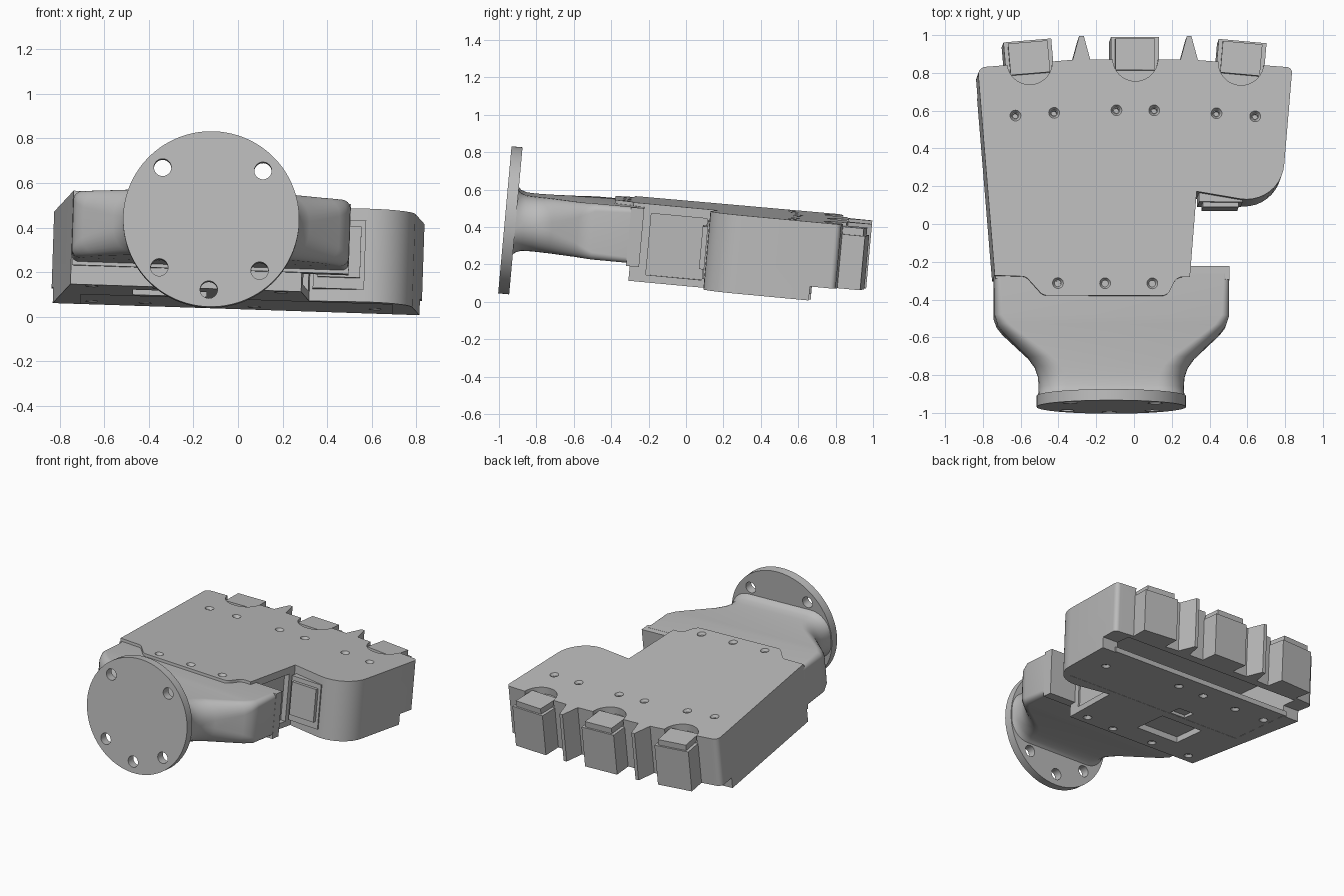
import bpy, bmesh
from math import radians, sin, cos, pi, tan
from mathutils import Matrix, Vector

cube = bpy.data.objects.get("Cube")
if cube:
    bpy.data.objects.remove(cube, do_unlink=True)

GREY = bpy.data.materials.new("plain_grey")
GREY.use_nodes = True
GREY.diffuse_color = (0.5, 0.5, 0.5, 1)
GREY.node_tree.nodes["Principled BSDF"].inputs["Base Color"].default_value = (0.5, 0.5, 0.5, 1)

# The whole assembly leans slightly forward and sideways
LEAN = (Matrix.Translation((0, 0, 0.3)) @ Matrix.Rotation(radians(-5.2), 4, 'X')
        @ Matrix.Rotation(radians(1.9), 4, 'Y'))
TOP, FLOOR, STEP = 0.215, -0.205, -0.13


def finish(name, bm):
    bmesh.ops.recalc_face_normals(bm, faces=bm.faces)
    mesh = bpy.data.meshes.new(name)
    bm.to_mesh(mesh)
    bm.free()
    mesh.transform(LEAN)
    mesh.materials.append(GREY)
    obj = bpy.data.objects.new(name, mesh)
    bpy.context.collection.objects.link(obj)
    return obj


def loft(name, rings):
    bm = bmesh.new()
    loops = [[bm.verts.new(p) for p in ring] for ring in rings]
    n = len(loops[0])
    for a, b in zip(loops, loops[1:]):
        for i in range(n):
            j = (i + 1) % n
            bm.faces.new((a[i], a[j], b[j], b[i]))
    bm.faces.new(loops[0])
    bm.faces.new(loops[-1][::-1])
    return finish(name, bm)


def rounded(corners, steps=10):
    """Fillet each (x, y, radius) corner of a closed outline."""
    out = []
    for i, (x, y, r) in enumerate(corners):
        p = Vector((x, y))
        if r == 0:
            out.append(p)
            continue
        a = (Vector(corners[i - 1][:2]) - p).normalized()
        b = (Vector(corners[(i + 1) % len(corners)][:2]) - p).normalized()
        half = a.angle(b) / 2
        centre = p + (a + b).normalized() * r / sin(half)
        start = p + a * r / tan(half) - centre
        sweep = start.angle_signed(p + b * r / tan(half) - centre)
        for k in range(steps + 1):
            t = -sweep * k / steps
            out.append(centre + Vector((start.x * cos(t) - start.y * sin(t),
                                        start.x * sin(t) + start.y * cos(t))))
    return out


def prism(name, outline, z0, z1):
    return loft(name, [[(p[0], p[1], z) for p in outline] for z in (z0, z1)])


def box(name, x0, x1, y0, y1, z0, z1):
    return prism(name, [(x0, y0), (x1, y0), (x1, y1), (x0, y1)], z0, z1)


def cone(name, start, end, r0, r1, sides=32):
    start, end = Vector(start), Vector(end)
    turn = (end - start).to_track_quat('Z', 'Y')
    ring = [Vector((cos(2 * pi * i / sides), sin(2 * pi * i / sides), 0)) for i in range(sides)]
    return loft(name, [[c + turn @ (p * r) for p in ring] for c, r in ((start, r0), (end, r1))])


def cut(target, cutters):
    for cutter in cutters:
        mod = target.modifiers.new("cut", 'BOOLEAN')
        mod.operation, mod.solver, mod.object = 'DIFFERENCE', 'EXACT', cutter
        bpy.context.view_layer.objects.active = target
        bpy.ops.object.modifier_apply(modifier=mod.name)
        bpy.data.objects.remove(cutter, do_unlink=True)


def screw_holes(target, points, z, direction):
    for x, y in points:
        cut(target, [cone("countersink", (x, y, z + 0.002 * direction),
                          (x, y, z - 0.018 * direction), 0.03, 0.018, 20),
                     cone("bore", (x, y, z), (x, y, z - 0.05 * direction), 0.013, 0.013, 16)])


parts = []

# Palm housing with the rounded thumb corner and the notch beside it
outline = rounded([(-0.835, 0.81, 0.04), (-0.745, -0.29, 0), (0.29, -0.29, 0),
                   (0.325, 0.155, 0), (0.77, 0.08, 0.2), (0.832, 0.815, 0.03),
                   (0.3, 0.855, 0), (-0.3, 0.855, 0)])
housing = prism("palm_housing", outline, FLOOR, TOP)
fingers = [(-0.56, 0.84, radians(5)), (0, 0.86, 0), (0.56, 0.84, radians(-5))]


def placed(points, finger):
    x, y, angle = finger
    return [(x + p[0] * cos(angle) - p[1] * sin(angle),
             y + p[0] * sin(angle) + p[1] * cos(angle)) for p in points]


cutters = [box("rear_step", -1, 1, 0.68, 1, -0.4, STEP),
           box("cavity", -0.7, 0.7, 0.2, 0.79, -0.4, 0.1),
           box("side_recess", 0.285, 0.4, -0.2, 0.1, -0.165, 0.165)]
arch = [(0.12 * cos(pi + pi * i / 20), 0.0 + 0.12 * sin(pi + pi * i / 20)) for i in range(21)]
arch += [(0.12, 0.2), (-0.12, 0.2)]
cutters += [prism("finger_recess", placed(arch, f), 0.165, 0.3) for f in fingers]
cut(housing, cutters)
top_screws = [(s * x, y) for x, y in ((0.1, 0.585), (0.43, 0.57), (0.635, 0.555)) for s in (-1, 1)]
screw_holes(housing, top_screws, TOP, 1)
parts.append(housing)

# Bottom cover plate closing the cavity
plate = box("bottom_cover", -0.72, 0.72, 0.18, 0.69, FLOOR + 0.001, FLOOR + 0.035)
screw_holes(plate, [(0.08, 0.56), (-0.13, 0.555), (-0.41, 0.54), (-0.65, 0.54), (0.62, 0.47)],
            FLOOR + 0.001, -1)
cut(housing, [box("bottom_recess", -0.465, -0.135, -0.115, 0.135, -0.3, FLOOR + 0.04)])
screw_holes(housing, [(-0.65, -0.22), (-0.35, -0.23), (-0.03, -0.24), (0.2, -0.22)], FLOOR, -1)
cut(plate, [box("bottom_window", -0.26, -0.14, 0.21, 0.3, -0.3, FLOOR + 0.02)])
parts.append(plate)

# Tongue of the top cover lapping over the wrist
tongue = prism("top_tongue", rounded([(-0.745, -0.28, 0), (-0.745, -0.295, 0), (-0.58, -0.3, 0.05),
                                      (-0.49, -0.4, 0.05), (0.17, -0.4, 0.05), (0.22, -0.3, 0.05),
                                      (0.29, -0.3, 0), (0.29, -0.28, 0)]), 0.18, TOP)
screw_holes(tongue, [(-0.41, -0.335), (-0.16, -0.335), (0.09, -0.335)], TOP, 1)
parts.append(tongue)

# Wrist neck, lofted from the flange out to the housing width
CX, CZ = -0.122, 0.046


def section(y, half_w, half_h, r):
    ring = rounded([(-half_w, -half_h, r), (half_w, -half_h, r),
                    (half_w, half_h, r), (-half_w, half_h, r)], 8)
    return [(CX + p.x, y, CZ + p.y) for p in ring]


stations = [(-0.925, 0.388, 0.18, 0.14), (-0.905, 0.386, 0.16, 0.14), (-0.875, 0.384, 0.149, 0.14),
            (-0.82, 0.388, 0.147, 0.14), (-0.77, 0.405, 0.147, 0.13), (-0.72, 0.44, 0.147, 0.12),
            (-0.59, 0.575, 0.147, 0.08), (-0.55, 0.605, 0.148, 0.06), (-0.5, 0.621, 0.15, 0.04),
            (-0.28, 0.621, 0.15, 0.03)]
parts.append(loft("wrist_neck", [section(*s) for s in stations]))
parts.append(box("wrist_end_plate", -0.74, 0.5, -0.31, -0.24, -0.12, 0.195))

# Round mounting flange with five bolt holes
flange = cone("mounting_flange", (CX, -0.977, CZ), (CX, -0.918, CZ), 0.395, 0.395, 96)
bolts = [(-0.225, 0.225), (0.225, 0.225), (-0.225, -0.225), (0.225, -0.225), (0, -0.318)]
cut(flange, [cone("bolt_hole", (CX + x, -1.1, CZ + z), (CX + x, -0.85, CZ + z), 0.039, 0.039)
             for x, z in bolts])
parts.append(flange)

# Finger knuckle blocks, each with a smaller cap
for label, f in zip(("right", "middle", "left"), fingers):
    for piece, half, y0, y1, z0, z1 in (("knuckle", 0.127, -0.03, 0.12, STEP, 0.16),
                                        ("knuckle_cap", 0.105, -0.06, 0.108, 0.1, 0.2)):
        corners = [(-half, y0), (half, y0), (half, y1), (-half, y1)]
        parts.append(prism(f"{label}_{piece}", placed(corners, f), z0, z1))

# Pointed dividers between the fingers
for label, x in (("right", -0.285), ("left", 0.285)):
    wedge = [(x - 0.05, 0.84), (x + 0.05, 0.84), (x + 0.012, 0.98), (x - 0.012, 0.98)]
    parts.append(prism(f"{label}_divider", wedge, STEP, TOP))

# Thumb knuckle in the notch, stepped like the finger caps
parts.append(box("thumb_frame", 0.34, 0.57, 0.105, 0.2, -0.15, 0.16))
parts.append(box("thumb_knuckle", 0.36, 0.55, 0.08, 0.2, -0.1, 0.13))

for obj in bpy.context.selected_objects:
    obj.select_set(False)
for obj in parts:
    obj.select_set(True)
    bpy.context.view_layer.objects.active = obj
bpy.ops.object.shade_smooth_by_angle(angle=radians(30))
